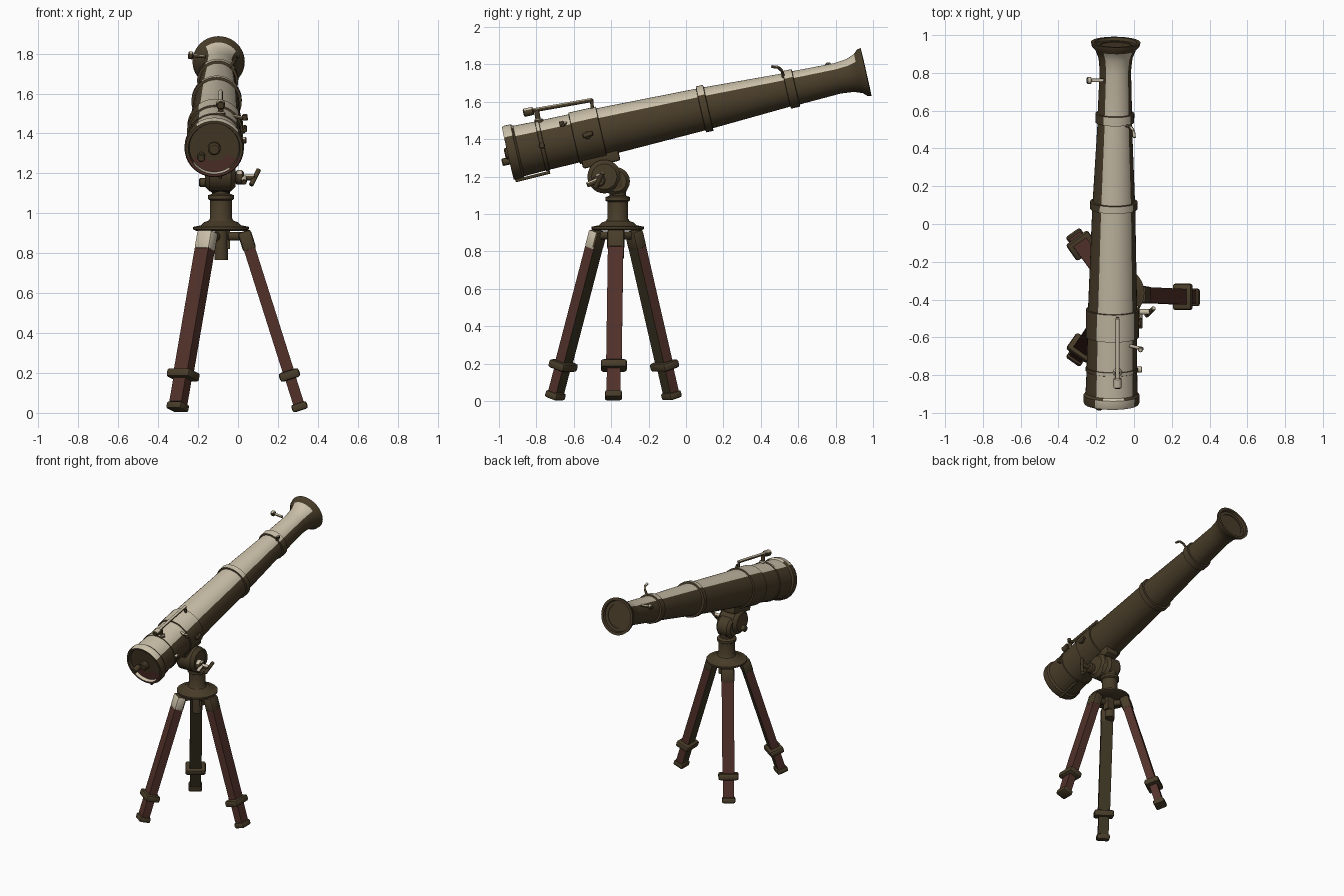
import bpy, bmesh, math
from mathutils import Vector as V

if "Cube" in bpy.data.objects:
    bpy.data.objects.remove(bpy.data.objects["Cube"])

def material(name, rgb):
    m = bpy.data.materials.new(name)
    m.diffuse_color = (*rgb, 1)
    m.use_nodes = True
    m.node_tree.nodes["Principled BSDF"].inputs["Base Color"].default_value = m.diffuse_color
    return m

BRONZE = material("dark_bronze", (0.066, 0.046, 0.022))
PALE = material("pale_brass", (0.60, 0.53, 0.40))
WOOD = material("red_brown_wood", (0.085, 0.031, 0.023))
OLIVE = material("dark_olive", (0.042, 0.034, 0.015))
MATS = [BRONZE, PALE, WOOD, OLIVE]
UP = V((0, 0, 1))

def finish(name, bm, rule):
    bmesh.ops.recalc_face_normals(bm, faces=bm.faces[:])
    bm.normal_update()
    for f in bm.faces:
        f.material_index = rule(f) if callable(rule) else rule
    me = bpy.data.meshes.new(name)
    bm.to_mesh(me)
    bm.free()
    ob = bpy.data.objects.new(name, me)
    bpy.context.collection.objects.link(ob)
    for m in MATS:
        me.materials.append(m)
    bpy.ops.object.select_all(action='DESELECT')
    ob.select_set(True)
    bpy.context.view_layer.objects.active = ob
    bpy.ops.object.shade_smooth_by_angle(angle=math.radians(35))
    return ob

def lathe(name, origin, axis, profile, rule=0, seg=32):
    """Spin (distance, radius) pairs around an axis."""
    o, d = V(origin), V(axis).normalized()
    s = d.cross(UP) if abs(d.z) < 0.95 else V((1, 0, 0))
    s.normalize()
    u = s.cross(d)
    bm = bmesh.new()
    rows = []
    for t, r in profile:
        if r == 0:
            rows.append([bm.verts.new(o + d * t)])
        else:
            rows.append([bm.verts.new(o + d * t + r * (s * math.cos(a) + u * math.sin(a)))
                         for a in (2 * math.pi * i / seg for i in range(seg))])
    for a, b in zip(rows, rows[1:]):
        for i in range(seg):
            j = (i + 1) % seg
            if len(a) == 1:
                bm.faces.new((a[0], b[i], b[j]))
            elif len(b) == 1:
                bm.faces.new((a[i], b[0], a[j]))
            else:
                bm.faces.new((a[i], b[i], b[j], a[j]))
    return finish(name, bm, rule)

def top_pale(f):
    return 1 if f.normal.z > 0.6 else 0

def rod(name, a, b, r, rule=top_pale, seg=12):
    a, b = V(a), V(b)
    L = (b - a).length
    e = min(r * 0.25, L * 0.2)
    return lathe(name, a, b - a, [(0, 0), (0, r - e), (e, r), (L - e, r), (L, r - e), (L, 0)], rule, seg)

def beam(name, a, b, side, w, h, rule, bev=0.0):
    """Box from a to b, w wide along side and h thick."""
    d = (b - a).normalized()
    n = d.cross(side).normalized()
    bm = bmesh.new()
    ends = [[bm.verts.new(p + side * (w / 2 * i) + n * (h / 2 * j))
             for i, j in ((-1, -1), (1, -1), (1, 1), (-1, 1))] for p in (a, b)]
    bm.faces.new(ends[0])
    bm.faces.new(ends[1])
    for i in range(4):
        k = (i + 1) % 4
        bm.faces.new((ends[0][i], ends[0][k], ends[1][k], ends[1][i]))
    if bev:
        bmesh.ops.bevel(bm, geom=bm.edges[:], offset=bev, segments=2, profile=0.5, affect='EDGES')
    return finish(name, bm, rule)

# Telescope axis
REAR = V((-0.119, -0.925, 1.33))
D = (V((-0.097, 0.963, 1.76)) - REAR).normalized()
S = D.cross(UP).normalized()
U = S.cross(D)
STRIP = S * math.sin(0.14) + U * math.cos(0.14)

def at(t, side=0.0, up=0.0):
    return REAR + D * t + S * side + U * up

def tube_rule(f):
    p = f.calc_center_median() - REAR
    if f.normal.dot(D) < -0.95 and p.dot(D) < 0.0:
        return 2 if p.dot(U) < -0.05 and p.length > 0.08 else 0
    return 1 if f.normal.dot(STRIP) > 0.68 and p.dot(D) < 1.9 else 0

# Main tube with rear cap, collars and flared mouth
lathe("telescope_tube", REAR, D, [
    (-.005, 0), (-.005, .07), (-.005, .125), (-.028, .13), (-.028, .143), (-.015, .149), (.02, .149),
    (.032, .138), (.15, .134), (.152, .139), (.17, .139), (.172, .134), (.335, .132), (.337, .141),
    (.485, .14), (.487, .13), (1.03, .114), (1.032, .126), (1.07, .126), (1.072, .112), (1.5, .091),
    (1.502, .103), (1.55, .103), (1.552, .091), (1.78, .083), (1.85, .09), (1.895, .108),
    (1.915, .127), (1.936, .131), (1.936, .112), (1.92, .108), (1.92, .085), (1.915, .085), (1.915, 0)],
    tube_rule, 40)

# Rear cap knobs
rod("eyepiece_knob", at(-0.005), at(-0.045), 0.032, 0, 20)
rod("focus_knob", at(-0.005, -0.065, -0.04), at(-0.07, -0.065, -0.04), 0.02, 0)
rod("lower_rail", at(-0.02, 0.03, -0.152), at(0.17, 0.03, -0.148), 0.008, 0)

# Finder sight on top
rod("finder_rod", (-.087, -.84, 1.55), (-.087, -.50, 1.61), 0.011)
rod("finder_rear_knob", (-.087, -.87, 1.54), (-.087, -.815, 1.552), 0.022)
rod("finder_rear_post", (-.087, -.785, 1.47), (-.087, -.80, 1.56), 0.014)
rod("finder_rear_foot", (-.087, -.785, 1.48), (-.087, -.787, 1.51), 0.024)
rod("finder_front_post", (-.087, -.50, 1.55), (-.087, -.505, 1.615), 0.009)

# Side screws and hooks
rod("mouth_screw", (-.16, .76, 1.785), (-.225, .76, 1.79), 0.009)
rod("mouth_screw_head", (-.225, .76, 1.79), (-.25, .76, 1.793), 0.019)
hook = [at(1.50, .06, .07), at(1.50, .085, .105), at(1.485, .10, .128), at(1.45, .105, .14)]
for i in range(3):
    rod(f"collar_hook_{i + 1}", hook[i], hook[i + 1], 0.008)
rod("rear_side_screw", at(.16, .12, .0), at(.16, .16, .0), 0.016)
rod("band_lever", at(.31, .09, .09), at(.29, .165, .08), 0.009)
rod("band_lever_tip", at(.29, .15, .075), at(.29, .15, .105), 0.013)
rod("band_knob", at(.41, .13, .0), at(.41, .152, .0), 0.02, 0)
rod("band_knob_wing", at(.385, .148, .0), at(.44, .148, .005), 0.012, 0)

# Mount head, saddle and pillar
CX, CY = -0.085, -0.365
rod("head_drum", (-.165, -.437, 1.20), (-.012, -.437, 1.20), 0.09, 0, 28)
rod("head_body", (-.145, -.375, 1.175), (-.03, -.375, 1.175), 0.075, 0, 24)
beam("saddle", V((-.105, -.56, 1.285)), V((-.105, -.36, 1.33)), V((1, 0, 0)), 0.10, 0.09, 0, 0.012)
lathe("pillar", (CX, CY, 0), UP, [
    (.765, 0), (.765, .034), (.912, .034), (.912, .125), (.92, .14), (.932, .14), (.94, .10), (.955, .085),
    (.962, .064), (.975, .055), (1.065, .055), (1.072, .066), (1.09, .066), (1.098, .045),
    (1.12, .045), (1.15, .06), (1.18, .06), (1.18, 0)], 0)
beam("pillar_key", V((CX + .025, CY + .01, .82)), V((CX + .025, CY + .01, .915)), V((1, 0, 0)), .04, .05, 0)

# Clamp handles on the head
rod("clamp_shaft", (-.02, -.465, 1.18), (.085, -.465, 1.18), 0.015)
rod("clamp_collar", (-.015, -.465, 1.18), (.03, -.465, 1.18), 0.036)
rod("clamp_bar", (.065, -.485, 1.14), (.105, -.445, 1.22), 0.012)
rod("clamp_tail", (.03, -.47, 1.18), (.03, -.53, 1.155), 0.014)
rod("small_clamp", (-.15, -.44, 1.155), (-.195, -.44, 1.155), 0.022, 0)

# Tripod legs
for n, (ang, r_foot, top_c) in enumerate([(0, .40, 0), (125, .385, 0), (-125, .385, 1)]):
    a = math.radians(ang)
    rad = V((math.cos(a), math.sin(a), 0))
    tan = UP.cross(rad)

    def P(z):
        r = .118 + (r_foot - .118) * (.90 - z) / .89
        y0 = -.375 - .015 * (.90 - z)
        return V((CX, y0, z)) + rad * r

    wood = lambda f: 3 if f.normal.dot(rad) < -0.6 else 2
    bracket = lambda f: 1 if top_c and f.normal.y < -0.25 and f.normal.dot(rad) > -0.5 else 0
    label = ("right", "back_left", "front_left")[n]
    beam(label + "_leg_bracket", P(.91), P(.815), tan, .092, .068, bracket, .014)
    beam(label + "_leg_upper", P(.84), P(.20), tan, .083, .058, wood)
    beam(label + "_leg_clasp", P(.212), P(.168), tan, .14, .105, 0, .014)
    beam(label + "_leg_lower", P(.18), P(.03), tan, .074, .055, wood)
    beam(label + "_leg_foot", P(.05), P(.012), tan, .092, .08, 0, .012)
    # hinge arm joining bracket and plate
    rod(label + "_leg_hinge", P(.885) - rad * .09, P(.885), .022, 0)
